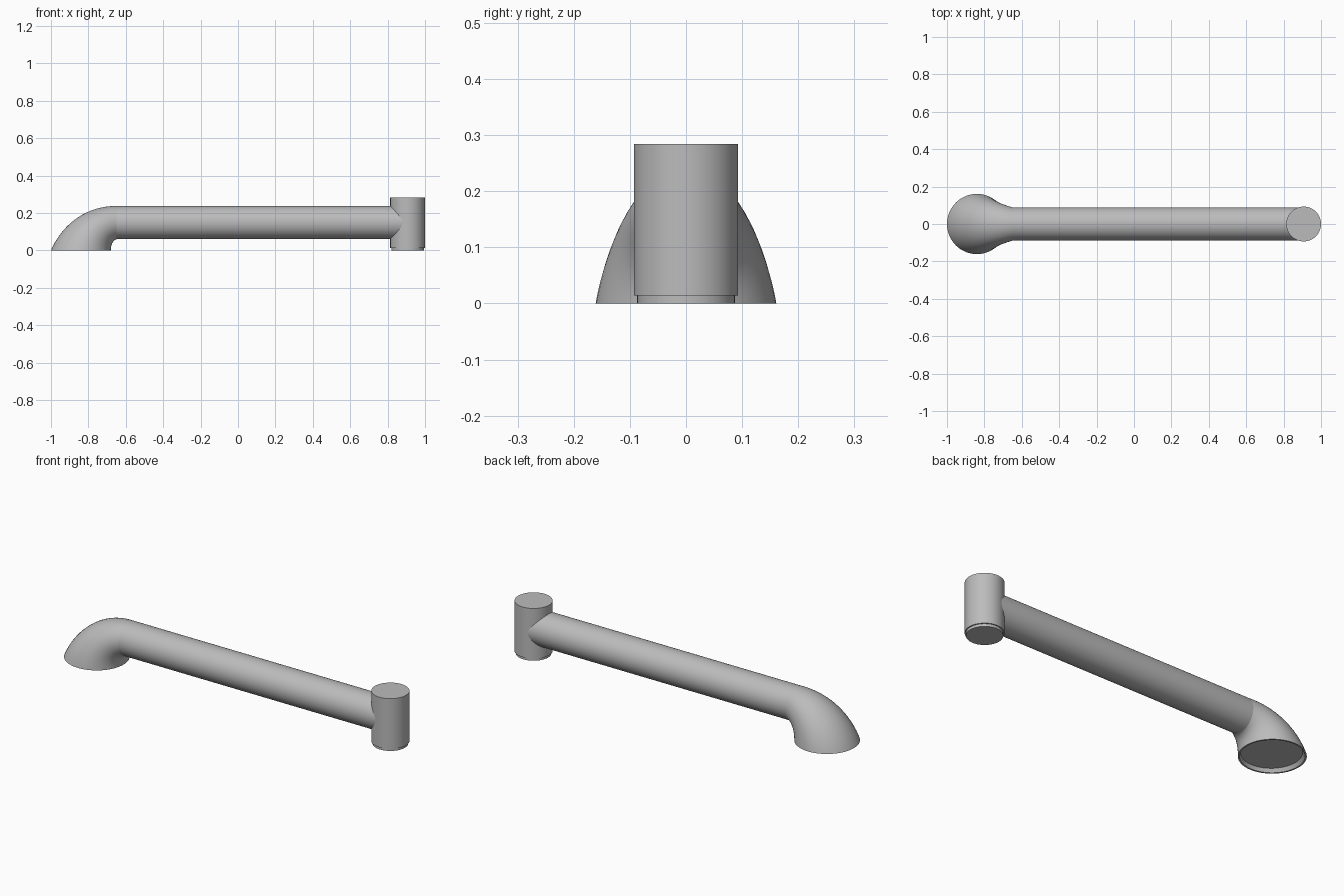
import bpy
import bmesh
import math
from mathutils import Vector

cube = bpy.data.objects.get("Cube")
if cube:
    bpy.data.objects.remove(cube, do_unlink=True)

SIDES = 48
STEPS = 18
TUBE_R = 0.089
TUBE_Z = 0.149
JOIN_X = -0.65
POST_X = 0.907

# Single grey finish
grey = bpy.data.materials.new("plain_grey")
grey.use_nodes = True
grey.diffuse_color = (0.5, 0.5, 0.5, 1)
grey.node_tree.nodes["Principled BSDF"].inputs["Base Color"].default_value = (0.5, 0.5, 0.5, 1)


def finish(name, bm):
    """Turn a bmesh into a smooth, sharp-edged object."""
    bmesh.ops.recalc_face_normals(bm, faces=bm.faces)
    mesh = bpy.data.meshes.new(name)
    bm.to_mesh(mesh)
    bm.free()
    mesh.materials.append(grey)
    obj = bpy.data.objects.new(name, mesh)
    bpy.context.collection.objects.link(obj)
    bpy.ops.object.select_all(action="DESELECT")
    obj.select_set(True)
    bpy.context.view_layer.objects.active = obj
    bpy.ops.object.shade_smooth_by_angle(angle=math.radians(35))
    return obj


def loft(bm, rings):
    """Skin a list of point rings, returning the vertex rings."""
    loops = [[bm.verts.new(p) for p in ring] for ring in rings]
    for a, b in zip(loops, loops[1:]):
        for i in range(SIDES):
            j = (i + 1) % SIDES
            bm.faces.new((a[i], a[j], b[j], b[i]))
    return loops


def section(outer, inner, width):
    """Ellipse through an outer and an inner point with a half width in y."""
    mid, half = (outer + inner) / 2, (outer - inner) / 2
    angles = [2 * math.pi * i / SIDES for i in range(SIDES)]
    return [mid + half * math.cos(a) + Vector((0, width * math.sin(a), 0)) for a in angles]


def bezier(p, t):
    s = 1 - t
    return p[0] * s**3 + p[1] * 3 * s * s * t + p[2] * 3 * s * t * t + p[3] * t**3


def xz(x, z):
    return Vector((x, 0, z))


# Flared elbow with a shallow recess under its foot
top, low = TUBE_Z + TUBE_R, TUBE_Z - TUBE_R
outer = [xz(-1, 0), xz(-0.95, 0.12), xz(-0.83, top), xz(JOIN_X, top)]
inner = [xz(-0.68, 0), xz(-0.68, 0.03), xz(-0.67, 0.053), xz(JOIN_X, low)]
widths = [0.161, 0.148, 0.118, TUBE_R]
rings = [section(xz(-0.979, 0.018), xz(-0.692, 0.018), 0.146),
         section(xz(-0.992, 0), xz(-0.688, 0), 0.153)]
for k in range(STEPS + 1):
    t = k / STEPS
    rings.append(section(bezier(outer, t), bezier(inner, t), bezier(widths, t)))
bm = bmesh.new()
loops = loft(bm, rings)
bm.faces.new(loops[0])
finish("flared_elbow", bm)

# Long horizontal tube, ending inside the post
bm = bmesh.new()
loft(bm, [section(xz(x, top), xz(x, low), TUBE_R) for x in (JOIN_X, POST_X)])
finish("long_tube", bm)

# Upright end post with a slightly narrower foot
bm = bmesh.new()
profile = [(0.087, 0), (0.087, 0.014), (0.093, 0.014), (0.093, 0.284)]
loops = loft(bm, [section(xz(POST_X - r, z), xz(POST_X + r, z), r) for r, z in profile])
bm.faces.new(loops[0])
bm.faces.new(loops[-1])
finish("end_post", bm)
